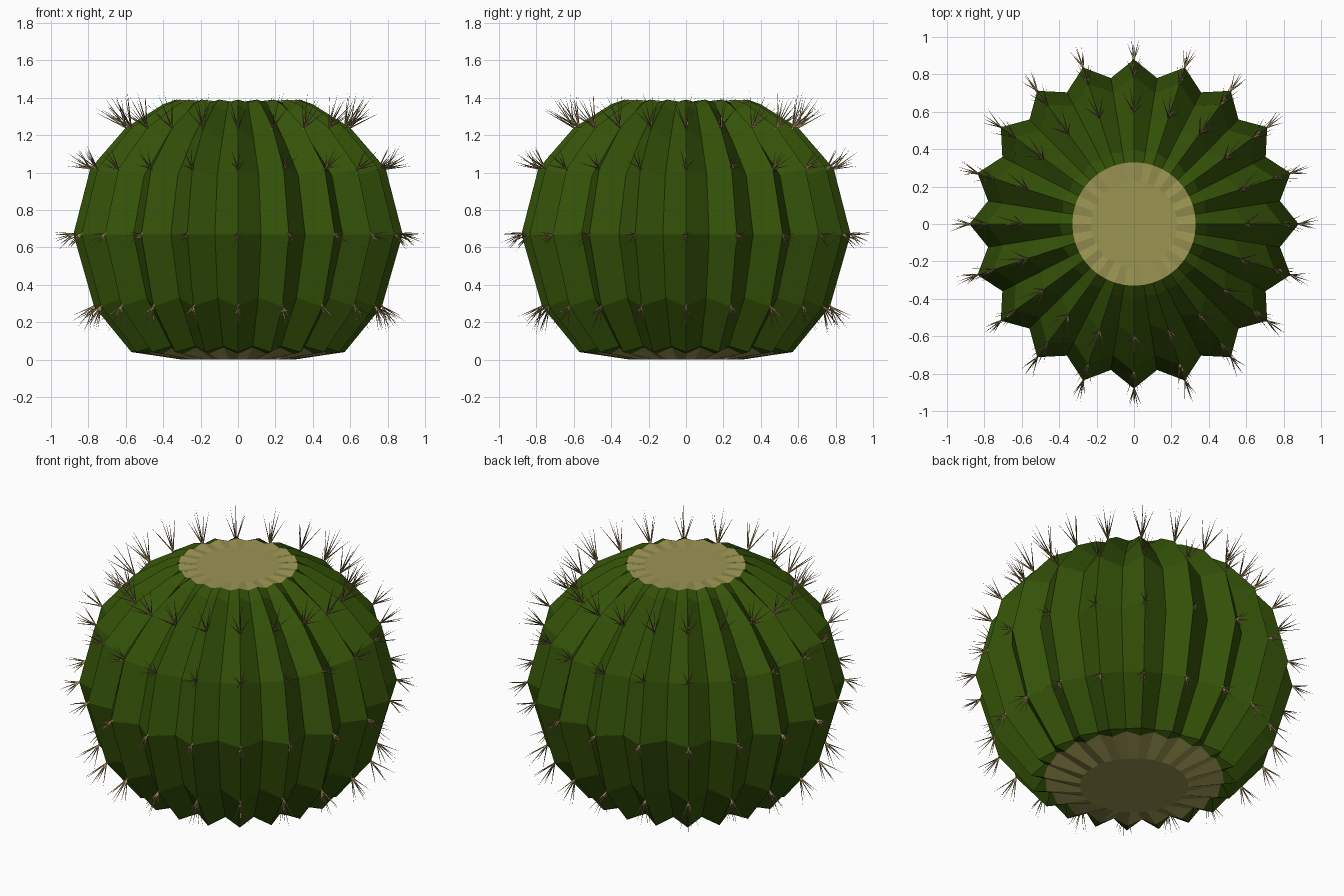
import bpy, bmesh, math, random
from mathutils import Vector

if "Cube" in bpy.data.objects:
    bpy.data.objects.remove(bpy.data.objects["Cube"])

random.seed(4)
RIBS = 20

def material(name, rgb):
    m = bpy.data.materials.new(name)
    m.diffuse_color = (*rgb, 1)
    m.use_nodes = True
    m.node_tree.nodes["Principled BSDF"].inputs["Base Color"].default_value = m.diffuse_color
    return m

green = material("cactus green", (0.035, 0.085, 0.0025))
tan = material("woolly tan", (0.325, 0.295, 0.085))
brown = material("spine tan", (0.33, 0.24, 0.10))

def finish(name, bm, mats):
    me = bpy.data.meshes.new(name)
    bm.to_mesh(me)
    bm.free()
    for m in mats:
        me.materials.append(m)
    ob = bpy.data.objects.new(name, me)
    bpy.context.collection.objects.link(ob)
    return ob

# Ribbed body: (ridge radius, ridge z, valley radius, valley z), bottom to top
rings = [(0.30, 0.0, 0.30, 0.0), (0.50, 0.03, 0.49, 0.065),
         (0.57, 0.04, 0.505, 0.072),
         (0.77, 0.285, 0.69, 0.33), (0.88, 0.67, 0.79, 0.67),
         (0.79, 1.02, 0.71, 0.985), (0.60, 1.24, 0.545, 1.17),
         (0.40, 1.365, 0.385, 1.325), (0.33, 1.39, 0.33, 1.375),
         (0.23, 1.38, 0.23, 1.38)]
bm = bmesh.new()
loops = []
for r1, z1, r2, z2 in rings:
    loop = []
    for i in range(2 * RIBS):
        a = math.pi * i / RIBS
        r, z = (r2, z2) if i % 2 else (r1, z1)
        loop.append(bm.verts.new((r * math.cos(a), r * math.sin(a), z)))
    loops.append(loop)
n = 2 * RIBS
for k in range(len(loops) - 1):
    lo, hi = loops[k], loops[k + 1]
    for i in range(n):
        j = (i + 1) % n
        f = bm.faces.new((lo[i], lo[j], hi[j], hi[i]))
        # Underside and crown are tan
        f.material_index = 1 if k in (0, len(loops) - 2) else 0
for loop in (list(reversed(loops[0])), loops[-1]):
    bm.faces.new(loop).material_index = 1
finish("ribbed_body", bm, [green, tan])

# Spine clusters along every ridge
def spine(bm, base, direction, length, width=0.005):
    d = direction.normalized()
    u = d.orthogonal().normalized()
    v = d.cross(u)
    ring = [bm.verts.new(base - d * 0.01 + width * (math.cos(t) * u + math.sin(t) * v))
            for t in (0, 2 * math.pi / 3, 4 * math.pi / 3)]
    tip = bm.verts.new(base + d * length)
    for i in range(3):
        bm.faces.new((ring[i], ring[(i + 1) % 3], tip))
    bm.faces.new(ring[::-1])

# (ridge radius, z, elevation of the cluster in degrees, length)
levels = [(0.77, 0.285, -52, 0.155), (0.88, 0.67, -22, 0.12),
          (0.79, 1.02, 35, 0.145), (0.60, 1.24, 55, 0.2)]
bm = bmesh.new()
for r, z, elev, length in levels:
    e = math.radians(elev)
    for i in range(RIBS):
        a = 2 * math.pi * i / RIBS
        out = Vector((math.cos(a), math.sin(a), 0))
        side = Vector((-math.sin(a), math.cos(a), 0))
        axis = out * math.cos(e) + Vector((0, 0, math.sin(e)))
        up = axis.cross(side)
        base = out * r + Vector((0, 0, z))
        spine(bm, base, axis, length * random.uniform(0.95, 1.08))
        for k in range(5):
            t = 2 * math.pi * k / 5 + random.uniform(-0.3, 0.3)
            d = axis + 0.4 * math.cos(t) * side + 0.55 * math.sin(t) * up
            spine(bm, base, d, length * random.uniform(0.8, 1.02))
finish("spines", bm, [brown])
